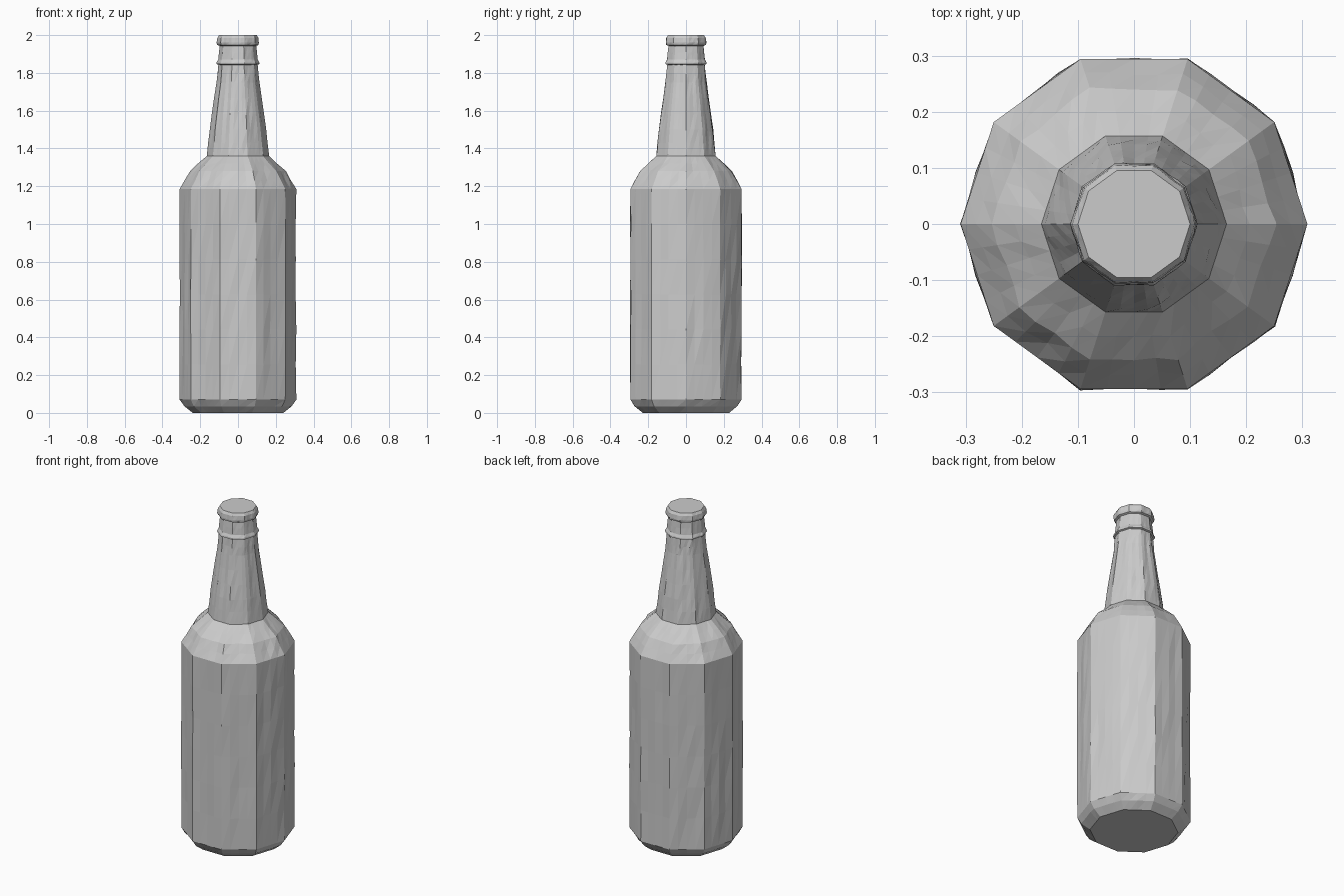
import bpy, bmesh, math, random
from mathutils import Vector

random.seed(4)
old = bpy.data.objects.get("Cube")
if old:
    bpy.data.objects.remove(old)

SIDES = 10
SPLIT = 4          # hewn strips on each flat side

glass = bpy.data.materials.new("grey_glass")
glass.use_nodes = True
glass.diffuse_color = (0.6, 0.6, 0.6, 1)
glass.node_tree.nodes["Principled BSDF"].inputs["Base Color"].default_value = (0.6, 0.6, 0.6, 1)


def ring_point(radius, z, step):
    """Point on a ten-sided ring, with flat sides cut into strips."""
    side, part = divmod(step, SPLIT)
    a, b = (Vector((math.cos(t), math.sin(t), 0)) * radius
            for t in (math.tau * side / SIDES, math.tau * (side + 1) / SIDES))
    p = a.lerp(b, part / SPLIT)
    p.z = z
    return p


def hewn_shell(name, profile, rough, cap_bottom=False, cap_top=False):
    """Sweep (radius, height, rows above) around z with a slightly uneven surface."""
    rows = []
    for (r0, z0, n), (r1, z1, _) in zip(profile, profile[1:]):
        for i in range(n):
            t = i / n
            rows.append((r0 + (r1 - r0) * t, z0 + (z1 - z0) * t))
    rows.append(profile[-1][:2])
    bm = bmesh.new()
    count = SIDES * SPLIT
    dents = [random.uniform(-rough, rough) for _ in range(count)]
    rings = []
    for k, (r, z) in enumerate(rows):
        edge = k in (0, len(rows) - 1)
        ring = []
        for s in range(count):
            dent = 0 if edge else 0.6 * dents[s] + random.uniform(-rough, rough) * 0.6
            ring.append(bm.verts.new(ring_point(r + dent, z, s)))
        rings.append(ring)
    for low, high in zip(rings, rings[1:]):
        for s in range(count):
            t = (s + 1) % count
            bm.faces.new((low[s], low[t], high[t]))
            bm.faces.new((low[s], high[t], high[s]))
    if cap_bottom:
        bm.faces.new(rings[0][::-1])
    if cap_top:
        bm.faces.new(rings[-1])
    mesh = bpy.data.meshes.new(name)
    bm.to_mesh(mesh)
    bm.free()
    mesh.materials.append(glass)
    obj = bpy.data.objects.new(name, mesh)
    bpy.context.collection.objects.link(obj)
    return obj


# Chamfered foot and flat underside
hewn_shell("base", [(0.24, 0, 1), (0.285, 0.035, 1), (0.309, 0.07, 1)], 0.004, cap_bottom=True)
# Straight ten-sided body
hewn_shell("body", [(0.309, 0.07, 6), (0.309, 1.185, 1)], 0.004)
# Sloping shoulder
hewn_shell("shoulder", [(0.309, 1.185, 2), (0.252, 1.28, 2), (0.165, 1.36, 1)], 0.005)
# Tapering neck
hewn_shell("neck", [(0.165, 1.36, 2), (0.149, 1.5, 3), (0.113, 1.75, 2), (0.104, 1.845, 1)], 0.003)
# Collar below the mouth
hewn_shell("collar", [(0.104, 1.843, 1), (0.114, 1.847, 1), (0.113, 1.856, 1),
                      (0.105, 1.87, 2), (0.097, 1.945, 1)], 0.0015)
# Closed crown cap
hewn_shell("cap", [(0.097, 1.943, 1), (0.109, 1.948, 1), (0.112, 1.96, 1),
                   (0.109, 1.985, 1), (0.1, 2.0, 1)], 0.002, cap_top=True)
